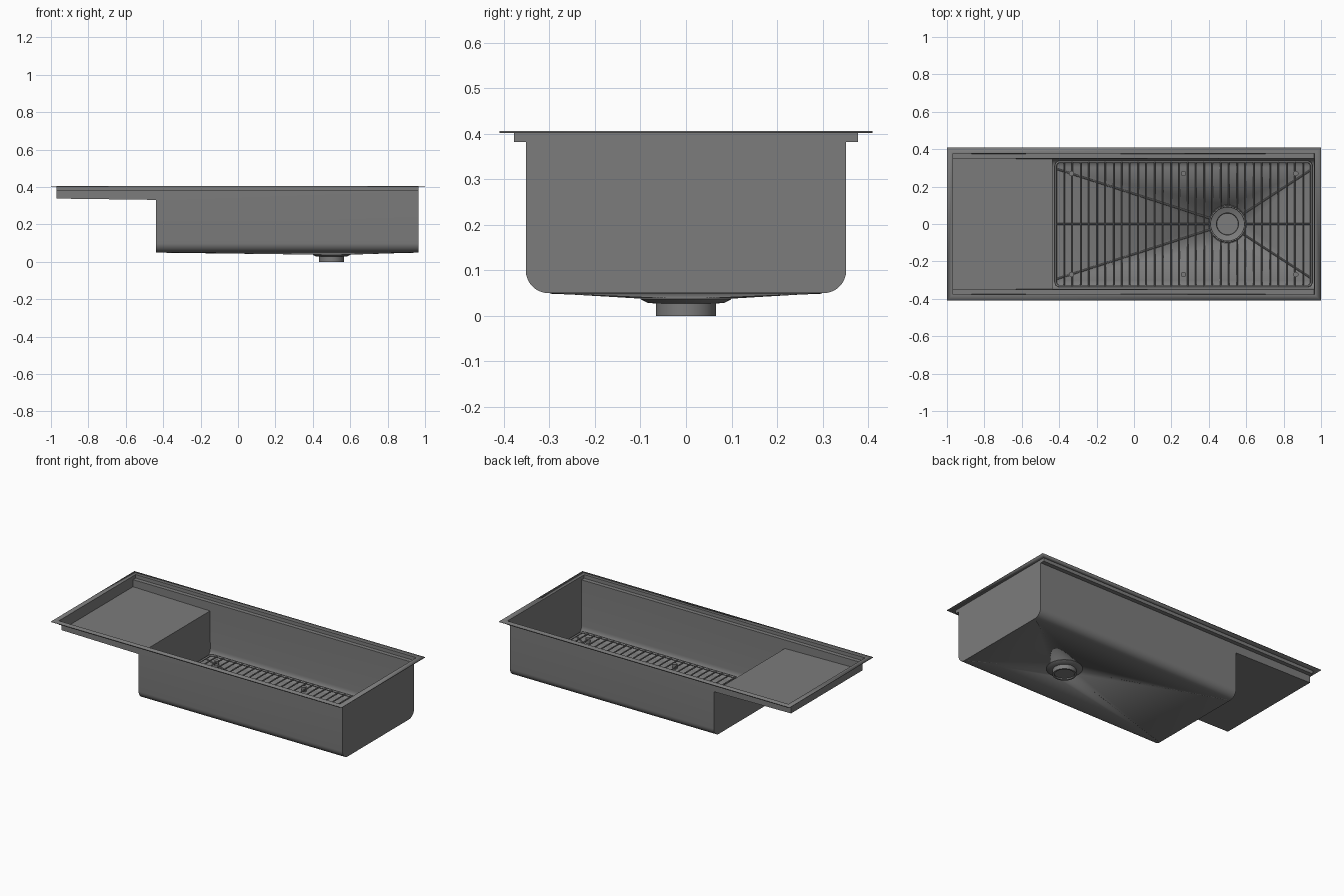
import bpy, bmesh, math
from mathutils import Vector, Matrix

if "Cube" in bpy.data.objects:
    bpy.data.objects.remove(bpy.data.objects["Cube"])

steel = bpy.data.materials.new("steel grey")
steel.diffuse_color = (0.2, 0.2, 0.2, 1)
steel.use_nodes = True
steel.node_tree.nodes["Principled BSDF"].inputs["Base Color"].default_value = steel.diffuse_color


def finish(bm, name, smooth=30):
    me = bpy.data.meshes.new(name)
    bm.to_mesh(me)
    bm.free()
    ob = bpy.data.objects.new(name, me)
    bpy.context.collection.objects.link(ob)
    me.materials.append(steel)
    bpy.ops.object.select_all(action='DESELECT')
    ob.select_set(True)
    bpy.context.view_layer.objects.active = ob
    bpy.ops.object.shade_smooth_by_angle(angle=math.radians(smooth))
    return ob


def rod(bm, a, b, r, seg=8):
    a, b = Vector(a), Vector(b)
    d = b - a
    m = Matrix.Translation((a + b) / 2) @ d.to_track_quat('Z', 'Y').to_matrix().to_4x4()
    bmesh.ops.create_cone(bm, cap_ends=True, segments=seg, radius1=r, radius2=r,
                          depth=d.length, matrix=m)


# Main dimensions
XL, XM, XR = -0.97, -0.438, 0.966       # left end, step, right end
YO, YI = 0.378, 0.352                   # ledge width, basin width
ZT, ZL, ZD0, ZD1 = 0.402, 0.382, 0.338, 0.331
ZF, R = 0.05, 0.05                      # basin floor, floor fillet
DX, DR, DZ = 0.5, 0.1, 0.038            # drain position, radius, height

# Sheet metal body
bm = bmesh.new()


def face(*pts):
    bm.faces.new([bm.verts.new(p) for p in pts])


fillet = [(YI - R + R * math.cos(t), ZF + R - R * math.sin(t))
          for t in [i * math.pi / 16 for i in range(9)]]
for s in (1, -1):
    # rim, ledge and walls along the long sides
    face((-1, s * .41, ZT), (1, s * .41, ZT), (XR, s * YO, ZT), (XM, s * YO, ZT), (XL, s * YO, ZT))
    for x0, x1 in ((XL, XM), (XM, XR)):
        face((x0, s * YO, ZT), (x1, s * YO, ZT), (x1, s * YO, ZL), (x0, s * YO, ZL))
        face((x0, s * YO, ZL), (x1, s * YO, ZL), (x1, s * YI, ZL), (x0, s * YI, ZL))
    face((XL, s * YI, ZL), (XM, s * YI, ZL), (XM, s * YI, ZD1), (XL, s * YI, ZD0))
    face((XM, s * YI, ZL), (XR, s * YI, ZL), (XR, s * YI, ZF + R), (XM, s * YI, ZF + R), (XM, s * YI, ZD1))
    for (y0, z0), (y1, z1) in zip(fillet, fillet[1:]):
        face((XM, s * y0, z0), (XR, s * y0, z0), (XR, s * y1, z1), (XM, s * y1, z1))
# short ends of the rim
for xo, xi in ((-1, XL), (1, XR)):
    face((xo, -.41, ZT), (xo, .41, ZT), (xi, YO, ZT), (xi, -YO, ZT))


def end_wall(x, half):
    face(*[(x, y, z) for y, z in half], *[(x, -y, z) for y, z in reversed(half)])


ledge = [(YO, ZT), (YO, ZL), (YI, ZL)]
end_wall(XL, ledge + [(YI, ZD0)])
end_wall(XR, ledge + fillet)
end_wall(XM, [(YI, ZD1)] + fillet)
# sloping drainboard
face((XL, -YI, ZD0), (XM, -YI, ZD1), (XM, YI, ZD1), (XL, YI, ZD0))
# basin floor, four planes falling to the drain
yf = YI - R
corners = [Vector(c) for c in ((XR, -yf, ZF), (XR, yf, ZF), (XM, yf, ZF), (XM, -yf, ZF))]
N = 12
for i in range(4):
    A, B = corners[i], corners[(i + 1) % 4]
    a0 = math.atan2(A.y, A.x - DX)
    a1 = math.atan2(B.y, B.x - DX)
    if a1 < a0:
        a1 += 2 * math.pi
    arc = [Vector((DX + DR * math.cos(a0 + (a1 - a0) * k / N),
                   DR * math.sin(a0 + (a1 - a0) * k / N), DZ)) for k in range(N + 1)]
    face(A, B, arc[N // 2])
    for k in range(N):
        face(A if k < N // 2 else B, arc[k + 1], arc[k])
bmesh.ops.remove_doubles(bm, verts=bm.verts, dist=1e-4)
bmesh.ops.recalc_face_normals(bm, faces=bm.faces)
bm.faces.ensure_lookup_table()
if bm.faces[0].normal.z < 0:
    bmesh.ops.reverse_faces(bm, faces=bm.faces)
body = finish(bm, "sink_body")
mod = body.modifiers.new("sheet", 'SOLIDIFY')
mod.thickness, mod.offset = 0.004, 1

# Drain cup, turned profile
prof = [(0, .016), (.012, .016), (.012, .012), (.057, .012), (.059, .03), (.066, .034), (.085, .036),
        (.095, .043), (.102, .043), (.1, .037), (.085, .029), (.066, .027), (.066, 0),
        (.056, 0), (.056, .008), (0, .008)]
bm = bmesh.new()
vs = [bm.verts.new((r, 0, z)) for r, z in prof]
es = [bm.edges.new(p) for p in zip(vs, vs[1:])]
bmesh.ops.spin(bm, geom=vs + es, cent=(0, 0, 0), axis=(0, 0, 1), angle=2 * math.pi, steps=48)
bmesh.ops.remove_doubles(bm, verts=bm.verts, dist=1e-5)
bmesh.ops.recalc_face_normals(bm, faces=bm.faces)
drain = finish(bm, "drain_cup")
drain.location.x = DX

# Crease lines running from the floor corners to the drain
bm = bmesh.new()
for c in corners:
    d = (Vector((DX, 0, DZ)) - c).normalized()
    rod(bm, c + d * .02 + Vector((0, 0, .004)), Vector((DX, 0, DZ + .004)) - d * DR, .005)
finish(bm, "floor_creases")

# Bottom grid: frame, cross bars, centre bar and drain ring
bm = bmesh.new()
GL, GR, GY, GZ, C = -0.418, 0.948, 0.332, 0.07, 0.02
loop = []
for cx, cy, a in ((GR - C, GY - C, 0), (GL + C, GY - C, 90), (GL + C, C - GY, 180), (GR - C, C - GY, 270)):
    for k in range(5):
        t = math.radians(a + k * 22.5)
        loop.append((cx + C * math.cos(t), cy + C * math.sin(t), GZ))
for p, q in zip(loop, loop[1:] + loop[:1]):
    rod(bm, p, q, .006)
HOLE = 0.094
count = 31
for i in range(1, count):
    x = GL + (GR - GL) * i / count
    h = math.sqrt(max(0, HOLE ** 2 - (x - DX) ** 2))
    if h:
        for s in (1, -1):
            rod(bm, (x, s * h, GZ + .003), (x, s * GY, GZ + .003), .004)
    else:
        rod(bm, (x, -GY, GZ + .003), (x, GY, GZ + .003), .004)
rod(bm, (GL, 0, GZ - .003), (DX - HOLE, 0, GZ - .003), .005)
rod(bm, (DX + HOLE, 0, GZ - .003), (GR, 0, GZ - .003), .005)
ring = [(DX + HOLE * math.cos(k * math.pi / 16), HOLE * math.sin(k * math.pi / 16), GZ) for k in range(32)]
for p, q in zip(ring, ring[1:] + ring[:1]):
    rod(bm, p, q, .005)
finish(bm, "bottom_grid", 50)

# Grid feet
bm = bmesh.new()
for x in (-0.335, 0.265, 0.865):
    for y in (-0.27, 0.27):
        rod(bm, (x, y, .05), (x, y, .08), .014, 16)
finish(bm, "grid_feet")
